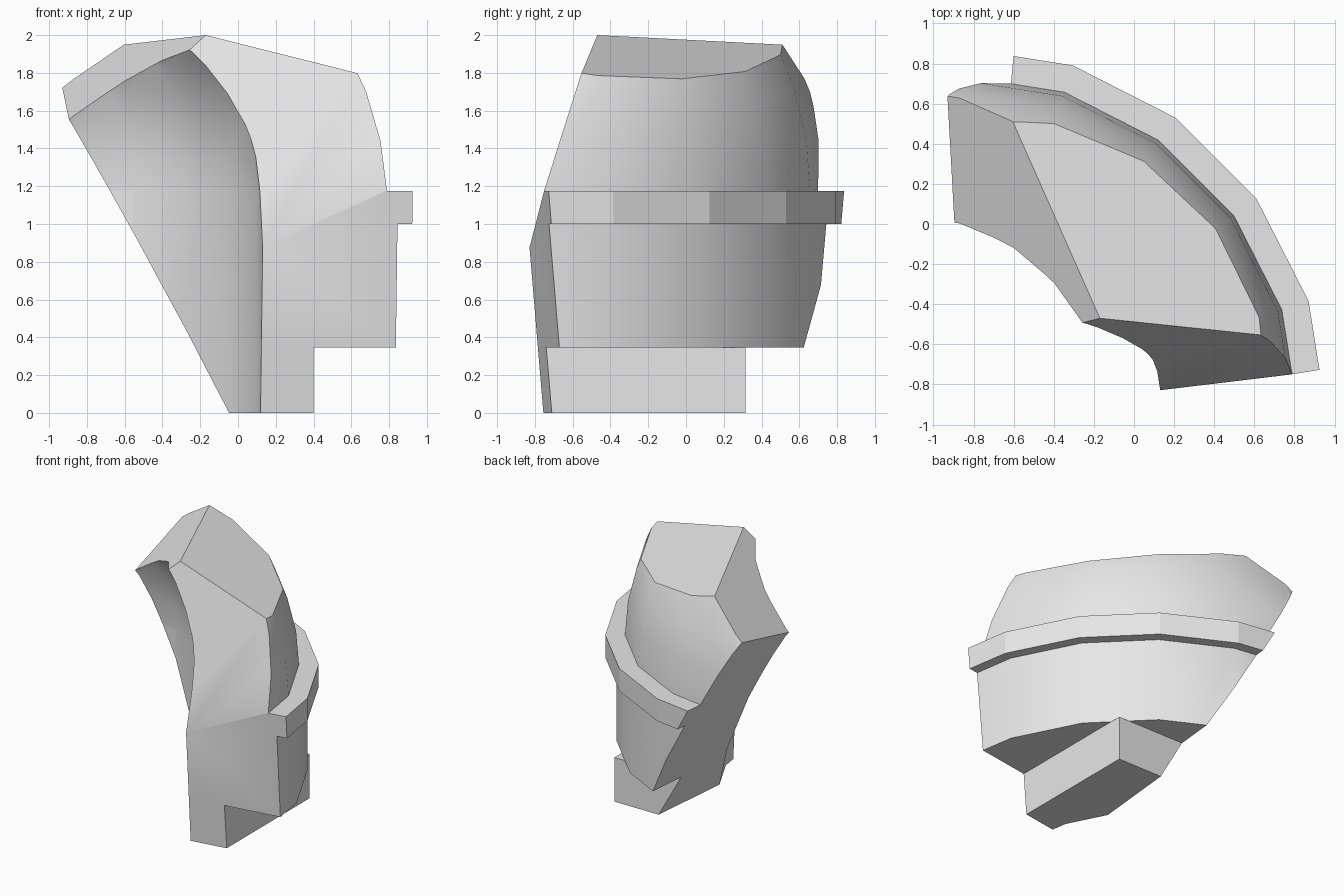
import bpy, bmesh
from math import sin, cos, radians
from mathutils import Vector

cube = bpy.data.objects.get("Cube")
if cube:
    bpy.data.objects.remove(cube)

AXIS = Vector((-0.87, -0.95, 0))   # axis of the round building the fragment broke from
STEP = 18                          # a 20-sided round
ANGLES = range(-STEP, 109, STEP)
INNER_R, WALL_R, BAND_R, DOME_R = 1.02, 1.75, 1.83, 1.69
FOOT_Z, BAND_Z, SPRING_Z = 0.345, 1.0, 1.175

# Break planes: point on the plane, direction that is cut away
BREAKS = [
    ((0.12, -0.755, 0), (0.16, -1, -0.086)),       # lower front
    ((0.13, -0.83, 0.87), (-0.0255, -1, 0.312)),   # upper front
    ((-0.17, -0.47, 2), (0.269, 0.171, 1)),        # top
    ((-0.17, -0.47, 2), (-0.821, -0.312, 1)),      # top side
    ((-0.9, 0, 1.56), (-1, 0.0966, -0.568)),       # rear side
]

stone = bpy.data.materials.new("pale grey stone")
stone.use_nodes = True
grey = (0.8, 0.8, 0.8, 1)
stone.diffuse_color = grey
stone.node_tree.nodes["Principled BSDF"].inputs["Base Color"].default_value = grey


def polar(radius, angle, z):
    a = radians(angle)
    return AXIS + Vector((radius * cos(a), radius * sin(a), z))


def arc(radius, height, stop):
    """Quarter-ellipse points (radius, z) rising from the springing line."""
    return [(radius * cos(radians(e)), SPRING_Z + height * sin(radians(e)))
            for e in range(0, stop + 1, 9)]


def loft(bm, loops):
    """Skin a row of equal closed loops and cap both ends."""
    rows = [[bm.verts.new(p) for p in loop] for loop in loops]
    n = len(rows[0])
    for a, b in zip(rows, rows[1:]):
        for i in range(n):
            j = (i + 1) % n
            bm.faces.new((a[i], a[j], b[j], b[i]))
    bm.faces.new(rows[0])
    bm.faces.new(rows[-1])


def fragment(name, loops):
    """Build a solid, break it along every plane and close the cuts."""
    bm = bmesh.new()
    loft(bm, loops)
    for point, normal in BREAKS:
        bmesh.ops.bisect_plane(bm, geom=bm.verts[:] + bm.edges[:] + bm.faces[:],
                               dist=1e-5, plane_co=point,
                               plane_no=Vector(normal).normalized(), clear_outer=True)
        bmesh.ops.holes_fill(bm, edges=[e for e in bm.edges if e.is_boundary], sides=0)
    bmesh.ops.recalc_face_normals(bm, faces=bm.faces[:])
    mesh = bpy.data.meshes.new(name)
    bm.to_mesh(mesh)
    bm.free()
    mesh.materials.append(stone)
    obj = bpy.data.objects.new(name, mesh)
    bpy.context.collection.objects.link(obj)
    bpy.ops.object.select_all(action='DESELECT')
    obj.select_set(True)
    bpy.context.view_layer.objects.active = obj
    bpy.ops.object.shade_smooth_by_angle(angle=radians(30))
    return obj


# Curved wall with its band and the dome shell above
outer = [(WALL_R, FOOT_Z), (WALL_R, BAND_Z), (BAND_R, BAND_Z), (BAND_R, SPRING_Z)]
outer += arc(DOME_R, DOME_R, 36)
inner = [(INNER_R, FOOT_Z)] + arc(INNER_R, 1.14, 63)
profile = outer + inner[::-1]
wall = fragment("domed_wall", [[polar(r, a, z) for r, z in profile] for a in ANGLES])

# The band keeps flat facets
for face in wall.data.polygons:
    if BAND_Z - 0.01 < face.center.z < SPRING_Z + 0.01:
        face.use_smooth = False

# Square footing, hollowed by the same round
base = [polar(INNER_R, a, 0) for a in ANGLES]
base += [Vector((base[-1].x, 0.315, 0)), Vector((0.4, 0.315, 0)), Vector((0.4, base[0].y, 0))]
fragment("footing", [base, [p + Vector((0, 0, FOOT_Z)) for p in base]])
